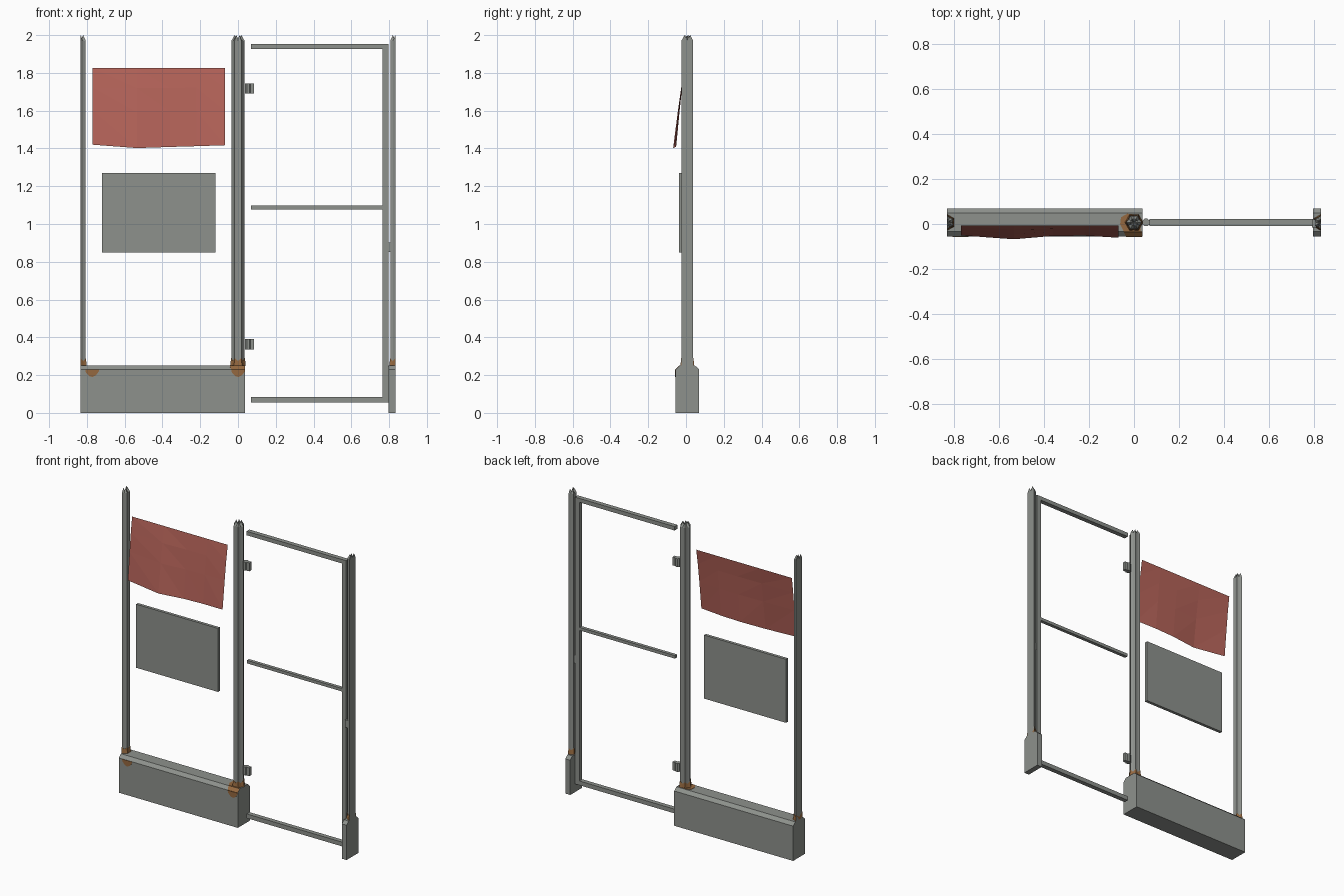
import bpy, bmesh, math
from mathutils import Vector

cube = bpy.data.objects.get("Cube")
if cube:
    bpy.data.objects.remove(cube, do_unlink=True)

YC = 0.007                  # depth of the posts and gate
END = 0.833                 # outer ends of the section


def material(name, rgb):
    m = bpy.data.materials.new(name)
    m.use_nodes = True
    m.diffuse_color = (*rgb, 1)
    m.node_tree.nodes["Principled BSDF"].inputs["Base Color"].default_value = (*rgb, 1)
    return m


GREY = material("weathered grey metal", (0.27, 0.285, 0.265))
RED = material("faded red cloth", (0.46, 0.125, 0.10))
RUST = material("brown rust", (0.30, 0.14, 0.05))


def finish(bm, name, mat):
    bmesh.ops.recalc_face_normals(bm, faces=bm.faces)
    mesh = bpy.data.meshes.new(name)
    bm.to_mesh(mesh)
    bm.free()
    mesh.materials.append(mat)
    ob = bpy.data.objects.new(name, mesh)
    bpy.context.collection.objects.link(ob)
    return ob


def box(name, x, y, z, mat=GREY):
    bm = bmesh.new()
    bmesh.ops.create_cube(bm, size=1)
    for v in bm.verts:
        v.co = [r[0] if c < 0 else r[1] for c, r in zip(v.co, (x, y, z))]
    return finish(bm, name, mat)


def prism(name, points, offset, mat=GREY):
    """Flat outline pushed along an offset."""
    bm = bmesh.new()
    face = bm.faces.new([bm.verts.new(p) for p in points])
    ext = bmesh.ops.extrude_face_region(bm, geom=[face], use_keep_orig=True)
    verts = [g for g in ext["geom"] if isinstance(g, bmesh.types.BMVert)]
    bmesh.ops.translate(bm, verts=verts, vec=Vector(offset))
    return finish(bm, name, mat)


def fluted(name, x, rings, turn=0, mat=GREY, side=0):
    """Six-lobed column from (ridge radius, groove radius, ridge z, groove z) rings.
    side keeps only the half of the column on that side of x."""
    bm = bmesh.new()
    loops = []
    for ridge, groove, zr, zg in rings:
        loop = []
        for i in range(12):
            a = math.pi * i / 6 + turn
            r, z = (groove, zg) if i % 2 else (ridge, zr)
            loop.append(bm.verts.new((x + r * math.cos(a), YC + r * math.sin(a), z)))
        loops.append(loop)
    for lo, hi in zip(loops, loops[1:]):
        for i in range(12):
            j = (i + 1) % 12
            bm.faces.new((lo[i], lo[j], hi[j], hi[i]))
    # close both ends with fans
    for loop, z in ((loops[0], rings[0][2]), (loops[-1], rings[-1][3] - 0.008)):
        mid = bm.verts.new((x, YC, z))
        for i in range(12):
            bm.faces.new((loop[i], loop[(i + 1) % 12], mid))
    if side:
        geom = bm.verts[:] + bm.edges[:] + bm.faces[:]
        bmesh.ops.bisect_plane(bm, geom=geom, plane_co=(x, 0, 0),
                               plane_no=(side, 0, 0), clear_inner=True)
        bmesh.ops.holes_fill(bm, edges=[e for e in bm.edges if e.is_boundary], sides=0)
    return finish(bm, name, mat)


# Posts with spiked crowns and rust around their feet
for label, x, r, side, turn in (("centre", 0, 0.035, 0, 0),
                                ("right", -END, 0.031, 1, math.pi / 6),
                                ("left", END, 0.031, -1, math.pi / 6)):
    g = r * 0.8
    fluted(label + "_post", x, [(r, g, 0.24, 0.24), (r, g, 1.97, 1.97),
                                (r * 0.5, r * 0.4, 2.0, 1.982)], turn, GREY, side)
    fluted(label + "_post_rust", x, [(r * 1.18, g * 1.25, 0.25, 0.25),
                                     (r * 1.04, g * 1.06, 0.29, 0.275)], turn, RUST, side)

# Plinths with chamfered top edges
PROFILE = [(-0.055, 0), (0.07, 0), (0.07, 0.23), (0.048, 0.25), (-0.034, 0.25), (-0.055, 0.23)]
for label, x0, x1 in (("main", -END, 0.037), ("end", 0.798, END)):
    prism(label + "_plinth", [(x0, y, z) for y, z in PROFILE], (x1 - x0, 0, 0))

# Rust stains on the plinth
for label, x, w in (("centre", 0, 0.036), ("right", -0.773, 0.036)):
    prism(label + "_stain", [(x + w * k, -0.055, 0.23 - d) for k, d in
                             ((-1, 0), (-0.9, 0.016), (-0.35, 0.036), (0.1, 0.04),
                              (0.6, 0.03), (1, 0.01), (1, 0))], (0, -0.002, 0), RUST)
prism("chamfer_stain", [(-0.036, -0.055, 0.23), (0.036, -0.055, 0.23),
                        (0.036, -0.034, 0.25), (-0.045, -0.034, 0.25)], (0, -0.001, 0.001), RUST)
prism("top_stain", [(-0.045, -0.034, 0.25), (0.03, -0.034, 0.25), (0.02, 0.04, 0.25),
                    (-0.03, 0.046, 0.25), (-0.058, 0.03, 0.25), (-0.062, 0, 0.25)],
      (0, 0, 0.002), RUST)

# Sign board
box("sign_board", (-0.72, -0.12), (-0.037, -0.017), (0.85, 1.27))

# Hanging cloth: a coarse rippled sheet
bm = bmesh.new()
BOTTOM = [(-0.77, -0.051, 1.42), (-0.535, -0.068, 1.402), (-0.36, -0.053, 1.408),
          (-0.22, -0.052, 1.412), (-0.07, -0.061, 1.417)]
rows = []
for t in (0, 0.25, 0.55, 1):
    rows.append([bm.verts.new((x, -0.007 + (y + 0.007) * t ** 0.85, 1.825 + (z - 1.825) * t))
                 for x, y, z in BOTTOM])
for a, b in zip(rows, rows[1:]):
    for i in range(len(BOTTOM) - 1):
        bm.faces.new((a[i], b[i], b[i + 1]))
        bm.faces.new((a[i], b[i + 1], a[i + 1]))
finish(bm, "hanging_cloth", RED)

# Open gate frame
DEPTH = (YC - 0.015, YC + 0.015)
box("gate_stile", (0.765, 0.797), DEPTH, (0.055, 1.952))
for label, z0, z1, d in (("top", 1.926, 1.952, 0.015), ("middle", 1.077, 1.097, 0.011),
                         ("bottom", 0.055, 0.083, 0.015)):
    box("gate_%s_rail" % label, (0.068, 0.766), (YC - d, YC + d), (z0, z1))

# Hinges: a knuckle barrel with a leaf plate
for label, z in (("lower", 0.335), ("upper", 1.69)):
    ring = [(0.054 + 0.018 * math.cos(math.tau * (i + 0.5) / 8),
             YC + 0.018 * math.sin(math.tau * (i + 0.5) / 8), z) for i in range(8)]
    prism(label + "_hinge_barrel", ring, (0, 0, 0.055))
    box(label + "_hinge_leaf", (0.06, 0.086), (YC - 0.011, YC + 0.011), (z, z + 0.055))

# Latch between gate and end post
box("gate_latch", (0.793, 0.814), (YC - 0.022, YC + 0.012), (0.853, 0.902))
